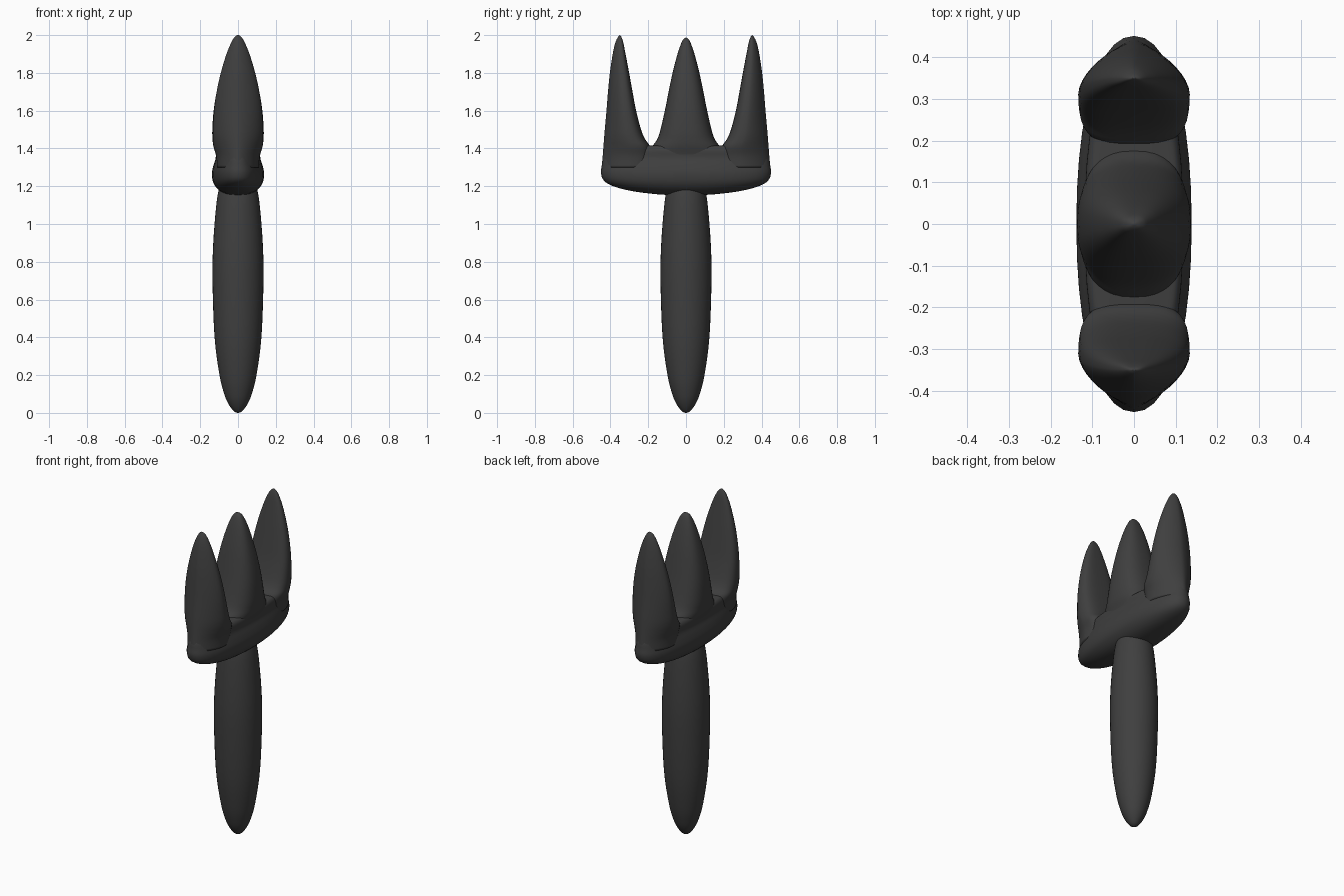
import bpy, bmesh, math

if "Cube" in bpy.data.objects:
    bpy.data.objects.remove(bpy.data.objects["Cube"])

dark = bpy.data.materials.new("dark_grey")
dark.diffuse_color = (0.05, 0.05, 0.05, 1)
dark.use_nodes = True
dark.node_tree.nodes["Principled BSDF"].inputs["Base Color"].default_value = dark.diffuse_color
SEG = 40


def smooth_rows(rows, steps=4):
    """Catmull-Rom interpolation through the rows of a profile."""
    out = []
    for i in range(len(rows) - 1):
        p0, p1 = rows[max(i - 1, 0)], rows[i]
        p2, p3 = rows[i + 1], rows[min(i + 2, len(rows) - 1)]
        for s in range(steps):
            t = s / steps
            out.append([0.5 * (2 * b + (c - a) * t + (2 * a - 5 * b + 4 * c - d) * t * t
                               + (3 * b - a - 3 * c + d) * t ** 3)
                        for a, b, c, d in zip(p0, p1, p2, p3)])
    return out + [list(rows[-1])]


def loft(name, rows, n_in=2.0, n_out=2.0, mid=0.5):
    """Stack closed superellipse rings; each row is z, y_inner, y_outer, x_half."""
    bm = bmesh.new()
    rings = []
    for z, y0, y1, xh in smooth_rows(rows):
        yc = y0 + (y1 - y0) * mid
        ring = []
        for k in range(SEG):
            a = 2 * math.pi * k / SEG
            c, s = math.cos(a), math.sin(a)
            n = n_out if s > 0 else n_in
            x = math.copysign(abs(c) ** (2 / n), c) * xh
            y = yc + math.copysign(abs(s) ** (2 / n), s) * (y1 - yc if s > 0 else yc - y0)
            ring.append(bm.verts.new((x, y, z)))
        rings.append(ring)
    for r0, r1 in zip(rings, rings[1:]):
        for k in range(SEG):
            j = (k + 1) % SEG
            bm.faces.new((r0[k], r0[j], r1[j], r1[k]))
    bm.faces.new(rings[0][::-1])
    bm.faces.new(rings[-1])
    bmesh.ops.recalc_face_normals(bm, faces=bm.faces)
    mesh = bpy.data.meshes.new(name)
    bm.to_mesh(mesh)
    bm.free()
    mesh.materials.append(dark)
    for p in mesh.polygons:
        p.use_smooth = True
    ob = bpy.data.objects.new(name, mesh)
    bpy.context.collection.objects.link(ob)
    return ob


# Rounded handle
loft("handle", [(z, -r, r, r) for z, r in (
    (0, 0.004), (0.012, 0.025), (0.05, 0.052), (0.1, 0.073), (0.2, 0.098), (0.4, 0.124),
    (0.7, 0.135), (0.9, 0.131), (1.1, 0.115), (1.19, 0.1), (1.26, 0.08))])

# Crossbar with bulged lower edge, waist and web between the tines
loft("crossbar", [(z, -y, y, x) for z, y, x in (
    (1.152, 0.05, 0.02), (1.158, 0.16, 0.06), (1.175, 0.29, 0.095), (1.2, 0.385, 0.12),
    (1.23, 0.435, 0.134), (1.27, 0.45, 0.138), (1.31, 0.446, 0.13), (1.35, 0.44, 0.118),
    (1.39, 0.42, 0.118), (1.41, 0.38, 0.108), (1.415, 0.35, 0.09))], 2.2, 2.2)

# Middle tine
loft("middle_tine", [(z, -y, y, x) for z, y, x in (
    (1.3, 0.2, 0.11), (1.36, 0.2, 0.116), (1.41, 0.178, 0.13), (1.45, 0.152, 0.135),
    (1.5, 0.135, 0.136), (1.6, 0.112, 0.129), (1.7, 0.092, 0.113), (1.8, 0.071, 0.09),
    (1.9, 0.045, 0.06), (1.96, 0.024, 0.034), (1.98, 0.012, 0.018), (1.987, 0.002, 0.003))],
    2.5, 2.5)

# Outer tines, mirrored front to back
outer = ((1.3, 0.19, 0.446, 0.11), (1.36, 0.185, 0.441, 0.115), (1.41, 0.19, 0.437, 0.129),
         (1.45, 0.217, 0.434, 0.133), (1.5, 0.238, 0.43, 0.133), (1.6, 0.264, 0.421, 0.127),
         (1.7, 0.283, 0.413, 0.113), (1.8, 0.301, 0.403, 0.091), (1.9, 0.32, 0.388, 0.061),
         (1.96, 0.332, 0.374, 0.036), (1.99, 0.342, 0.36, 0.018), (2.0, 0.349, 0.351, 0.003))
back = loft("back_tine", outer, 3.0, 1.6, 0.4)
front = back.copy()
front.name = "front_tine"
front.data = back.data.copy()
for v in front.data.vertices:
    v.co.y = -v.co.y
front.data.flip_normals()
bpy.context.collection.objects.link(front)
